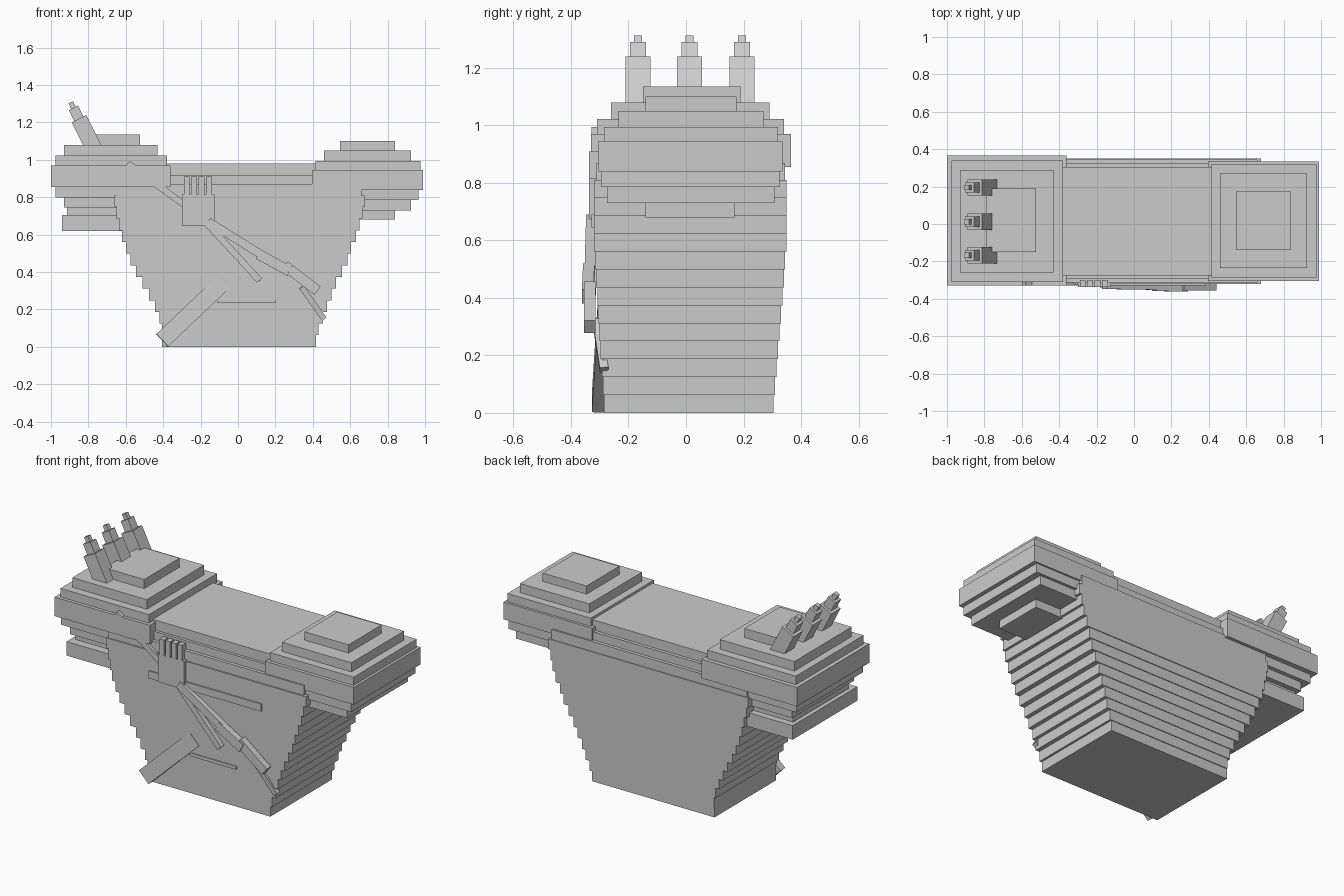
import bpy, math
from mathutils import Vector, Matrix

grey = bpy.data.materials.new("stone grey")
grey.diffuse_color = (0.6, 0.6, 0.6, 1)


def mesh_object(name, verts):
    """Eight corners, ordered by x, then y, then z."""
    faces = [(0, 1, 3, 2), (4, 6, 7, 5), (0, 4, 5, 1), (2, 3, 7, 6), (0, 2, 6, 4), (1, 5, 7, 3)]
    me = bpy.data.meshes.new(name)
    me.from_pydata(verts, [], faces)
    me.materials.append(grey)
    ob = bpy.data.objects.new(name, me)
    bpy.context.collection.objects.link(ob)
    return ob


def box(name, x0, x1, y0, y1, z0, z1):
    return mesh_object(name, [(x, y, z) for x in (x0, x1) for y in (y0, y1) for z in (z0, z1)])


def bar(name, a, b, width, depth):
    """Straight bar from a to b, width across the xz plane, depth along y."""
    a, b = Vector(a), Vector(b)
    d = (b - a).normalized()
    side = d.cross(Vector((0, 1, 0))).normalized()
    out = side.cross(d).normalized()
    return mesh_object(name, [p + out * u * depth / 2 + side * v * width / 2
                              for p in (a, b) for u in (-1, 1) for v in (-1, 1)])


# Torso: thin slabs widening upward
left = [.405, .405, .42, .445, .475, .51, .545, .575, .60, .62, .635, .65, .66]
right = [.417, .43, .455, .475, .50, .525, .555, .585, .605, .63, .65, .665, .68]
h = 0.81 / 13
for i, (l, r) in enumerate(zip(left, right)):
    t = min(i / 9, 1)
    box(f"torso_layer_{i}", -l, r, -0.285 - 0.035 * t, 0.305 + 0.045 * t, i * h, (i + 1) * h)

# Upper chest slabs between the shoulders
box("chest_lower", -0.65, 0.66, -0.312, 0.345, 0.81, 0.87)
box("chest_middle", -0.45, 0.50, -0.292, 0.325, 0.87, 0.92)
box("chest_top", -0.45, 0.50, -0.275, 0.305, 0.92, 0.98)

# Stepped shoulders
left_steps = [
    (-0.94, -0.60, -0.30, 0.32, 0.62, 0.705),
    (-0.915, -0.60, -0.25, 0.28, 0.705, 0.745),
    (-0.93, -0.55, -0.28, 0.31, 0.745, 0.80),
    (-0.975, -0.45, -0.305, 0.335, 0.80, 0.855),
    (-1.0, -0.36, -0.33, 0.365, 0.855, 0.97),
    (-0.975, -0.38, -0.31, 0.34, 0.97, 1.022),
    (-0.93, -0.43, -0.26, 0.29, 1.022, 1.08),
    (-0.79, -0.525, -0.15, 0.19, 1.08, 1.135)]
right_steps = [
    (0.55, 0.84, -0.14, 0.168, 0.68, 0.73),
    (0.55, 0.925, -0.275, 0.308, 0.73, 0.785),
    (0.50, 0.965, -0.295, 0.325, 0.785, 0.84),
    (0.395, 0.99, -0.305, 0.335, 0.84, 0.945),
    (0.415, 0.975, -0.285, 0.32, 0.945, 0.995),
    (0.46, 0.925, -0.235, 0.27, 0.995, 1.05),
    (0.545, 0.84, -0.14, 0.175, 1.05, 1.10)]
for side, steps in (("left", left_steps), ("right", right_steps)):
    for i, s in enumerate(steps):
        box(f"{side}_shoulder_step_{i}", *s)

# Three leaning spikes, each of three shrinking blocks
lean = Vector((-0.45, 0, 0.893)).normalized()
for i, y in enumerate((-0.167, 0.012, 0.195)):
    foot = Vector((-0.765, y, 1.05))
    for part, s0, s1, w in (("base", 0, 0.19, 0.087), ("middle", 0.19, 0.255, 0.055),
                            ("tip", 0.255, 0.288, 0.027)):
        bar(f"spike_{i}_{part}", foot + lean * s0, foot + lean * s1, w, w)

# Hand plate with four fingers on the chest
box("hand_palm", -0.30, -0.125, -0.338, -0.30, 0.645, 0.815)
for i in range(4):
    x = -0.29 + 0.04 * i
    box(f"hand_finger_{i}", x, x + 0.03, -0.338, -0.30, 0.81, 0.91)

# Horizontal belt bar and low ledge
box("chest_bar", -0.37, 0.385, -0.328, -0.30, 0.645, 0.69)
box("waist_ledge", -0.11, 0.20, -0.306, -0.28, 0.235, 0.255)

# Diagonal strap and the segmented rod across the front
bar("strap_upper", (-0.59, -0.317, 0.98), (-0.28, -0.317, 0.755), 0.035, 0.025)
bar("rod_grip", (-0.17, -0.325, 0.665), (0.115, -0.33, 0.355), 0.035, 0.03)
bar("rod_first", (-0.16, -0.33, 0.67), (0.13, -0.335, 0.49), 0.045, 0.035)
bar("rod_middle", (0.11, -0.338, 0.495), (0.275, -0.342, 0.405), 0.055, 0.04)
bar("rod_end", (0.25, -0.335, 0.435), (0.425, -0.335, 0.30), 0.055, 0.04)
bar("rod_tip", (0.34, -0.31, 0.32), (0.46, -0.285, 0.15), 0.03, 0.03)

# Wide bar at the lower left of the front
bar("lower_bar", (-0.405, -0.305, 0.035), (-0.08, -0.285, 0.345), 0.092, 0.045)
